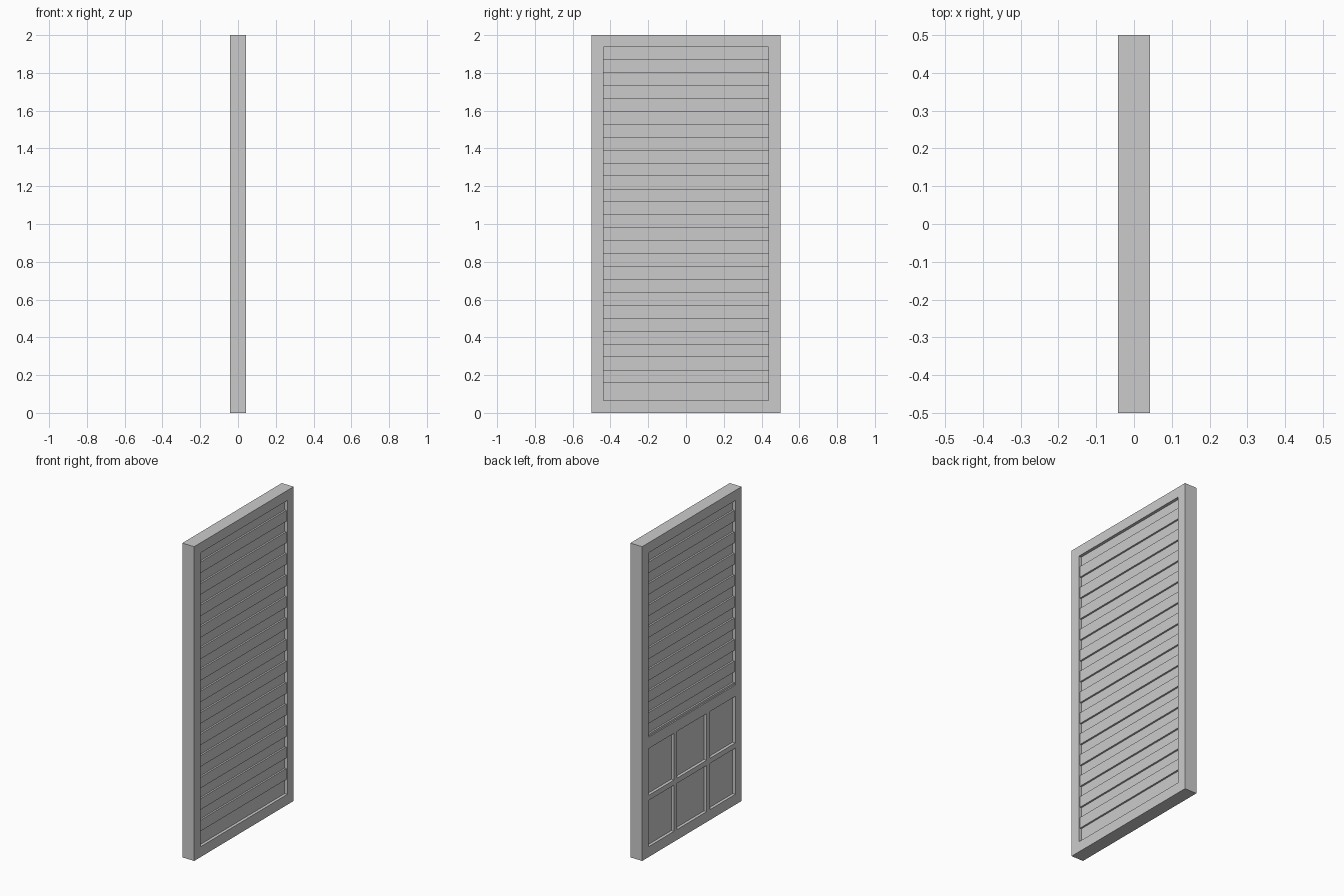
import bpy

if "Cube" in bpy.data.objects:
    bpy.data.objects.remove(bpy.data.objects["Cube"])

X = 0.042              # half thickness of the door
Y, H = 0.5, 2.0        # half width, height
YI = 0.437             # half width of the opening
Z0, Z1 = 0.066, 1.936  # bottom and top of the opening
CORE = 0.023           # recessed face of the core
SLAT = 0.034           # raised face of the slats


def box(name, x, y, z):
    """Box from (min, max) ranges."""
    bpy.ops.mesh.primitive_cube_add(size=1, location=[(a + b) / 2 for a, b in (x, y, z)])
    ob = bpy.context.object
    ob.name = name
    ob.scale = [b - a for a, b in (x, y, z)]
    bpy.ops.object.transform_apply(location=False, rotation=False, scale=True)
    return ob


def ring(name, outer, inner, depth):
    """Rectangular frame with a rectangular opening, in the YZ plane."""
    (ya, yb, za, zb), (yc, yd, zc, zd) = outer, inner
    verts, faces = [], []
    for x in (-depth, depth):
        for a, b, c, d in (outer, inner):
            verts += [(x, a, c), (x, b, c), (x, b, d), (x, a, d)]
    for i in range(4):
        j = (i + 1) % 4
        faces += [(i, i + 4, j + 4, j), (8 + i, 8 + j, 12 + j, 12 + i),
                  (i, j, 8 + j, 8 + i), (4 + i, 12 + i, 12 + j, 4 + j)]
    me = bpy.data.meshes.new(name)
    me.from_pydata(verts, [], faces)
    ob = bpy.data.objects.new(name, me)
    bpy.context.collection.objects.link(ob)
    return ob


# Outer frame and recessed core panel
ring("outer_frame", (-Y, Y, 0, H), (-YI, YI, Z0, Z1), X)
box("core_panel", (-CORE, CORE), (-YI, YI), (Z0, Z1))

# Horizontal slats: full height on the +x face, upper part only on the -x face
RAIL0, RAIL1 = 0.69, 0.762
for i in range(13):
    z = 1.836 - 0.1369 * i
    lo, hi = z - 0.035, z + 0.035
    box("right_slat", (CORE, SLAT), (-YI, YI), (lo, hi))
    if hi > RAIL1:
        box("left_slat", (-SLAT, -CORE), (-YI, YI), (max(lo, RAIL1), hi))

# Lock rail, middle rail and mullions dividing the lower panels on the -x face
MID0, MID1 = 0.36, 0.393
box("lock_rail", (-X, -CORE), (-YI, YI), (RAIL0, RAIL1))
box("middle_rail", (-X, -CORE), (-YI, YI), (MID0, MID1))
for s in (-1, 1):
    y = s * 0.164
    for za, zb in ((Z0, MID0), (MID1, RAIL0)):
        box("mullion", (-X, -CORE), (y - 0.016, y + 0.016), (za, zb))
